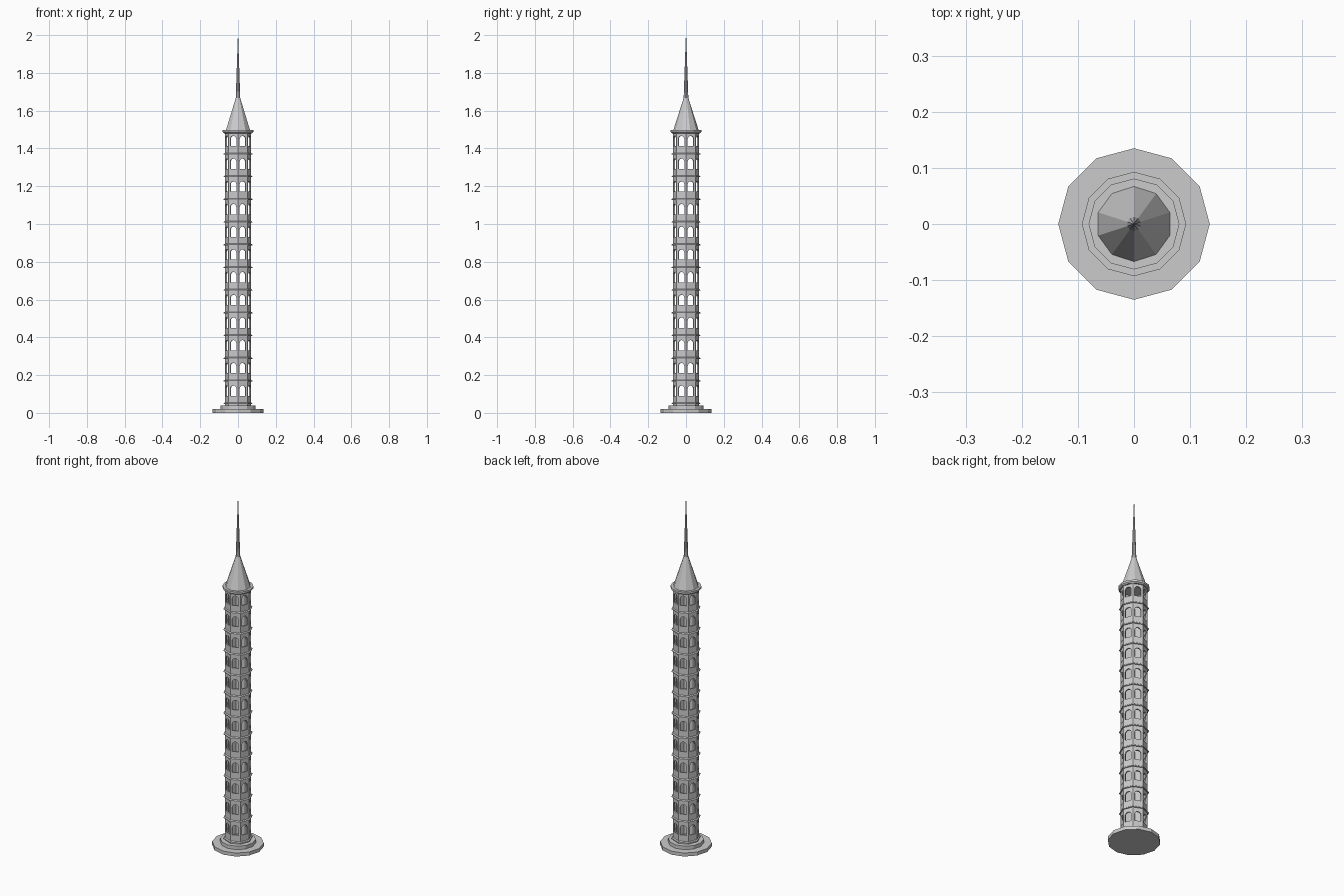
import bpy, bmesh, math
from mathutils import Vector

if "Cube" in bpy.data.objects:
    bpy.data.objects.remove(bpy.data.objects["Cube"])

SIDES, STOREYS = 8, 12
Z0, Z1 = 0.04, 1.482          # shaft bottom and top
H = (Z1 - Z0) / STOREYS
R, WALL = 0.07, 0.008         # shaft corner radius, wall thickness
WIN, SILL, SPRING = 0.017, 0.050, 0.088   # window half width, heights in storey

stone = bpy.data.materials.new("grey stone")
stone.diffuse_color = (0.6, 0.6, 0.6, 1)
stone.use_nodes = True
stone.node_tree.nodes["Principled BSDF"].inputs["Base Color"].default_value = stone.diffuse_color


def make(name, bm):
    bmesh.ops.remove_doubles(bm, verts=bm.verts, dist=1e-5)
    bmesh.ops.recalc_face_normals(bm, faces=bm.faces)
    me = bpy.data.meshes.new(name)
    bm.to_mesh(me)
    bm.free()
    me.materials.append(stone)
    ob = bpy.data.objects.new(name, me)
    bpy.context.collection.objects.link(ob)
    return ob


def lathe(bm, profile, n, closed=False):
    """Faceted turning with a corner on the +y axis."""
    rings = []
    for r, z in profile:
        rings.append([bm.verts.new((r * math.sin(2 * math.pi * i / n),
                                    r * math.cos(2 * math.pi * i / n), z))
                      for i in range(n)])
    pairs = list(zip(rings, rings[1:]))
    if closed:
        pairs.append((rings[-1], rings[0]))
    else:
        bm.faces.new(rings[0])
        bm.faces.new(rings[-1])
    for a, b in pairs:
        for i in range(n):
            j = (i + 1) % n
            bm.faces.new((a[i], a[j], b[j], b[i]))


def turned(name, profile, n):
    bm = bmesh.new()
    lathe(bm, profile, n)
    return make(name, bm)


# stepped base
turned("base_plinth", [(0.135, 0), (0.135, 0.02)], 12)
turned("base_step", [(0.093, 0.02), (0.093, Z0)], 12)


# hollow shaft: wall panels, each with an arched opening
def panel_loops(half):
    """Matching outlines of the opening and of the surrounding panel."""
    hole = [(0, SILL), (WIN, SILL), (WIN, SPRING)]
    rim = [(0, 0), (half, 0), (half, SPRING)]
    for k in range(1, 8):
        a = math.pi * k / 8
        hole.append((WIN * math.cos(a), SPRING + WIN * math.sin(a)))
        if k in (1, 7):
            rim.append((half if k == 1 else -half, (SPRING + H) / 2))
        else:
            rim.append((half * (4 - k) / 2, H))
    hole += [(-WIN, SPRING), (-WIN, SILL)]
    rim += [(-half, SPRING), (-half, 0)]
    return hole, rim


bm = bmesh.new()
step = math.pi / SIDES
for s in range(SIDES):
    ang = (2 * s + 1) * step
    out = Vector((math.cos(ang), math.sin(ang), 0))
    side = Vector((-out.y, out.x, 0))
    for f in range(STOREYS):
        holes = []
        for rad in (R, R - WALL):
            hole, rim = panel_loops(rad * math.sin(step))
            place = lambda p: bm.verts.new(out * rad * math.cos(step) + side * p[0]
                                           + Vector((0, 0, Z0 + f * H + p[1])))
            hv, rv = [place(p) for p in hole], [place(p) for p in rim]
            holes.append(hv)
            for i in range(len(hv)):
                j = (i + 1) % len(hv)
                bm.faces.new((hv[i], hv[j], rv[j], rv[i]))
        a, b = holes
        for i in range(len(a)):
            j = (i + 1) % len(a)
            bm.faces.new((a[i], a[j], b[j], b[i]))
make("tower_shaft", bm)

# thin sloping ledge under each row of windows
bm = bmesh.new()
for f in range(STOREYS):
    z = Z0 + f * H
    lathe(bm, [(0.069, z + 0.006), (0.076, z + 0.006),
               (0.076, z + 0.010), (0.069, z + 0.015)], SIDES, closed=True)
make("storey_ledges", bm)

# top cornice and spire
turned("top_cornice", [(0.074, Z1 - 0.002), (0.081, Z1 + 0.004), (0.081, 1.497)], 12)
turned("spire", [(0.067, 1.497), (0.0125, 1.667), (0.0008, 2.0)], 10)
